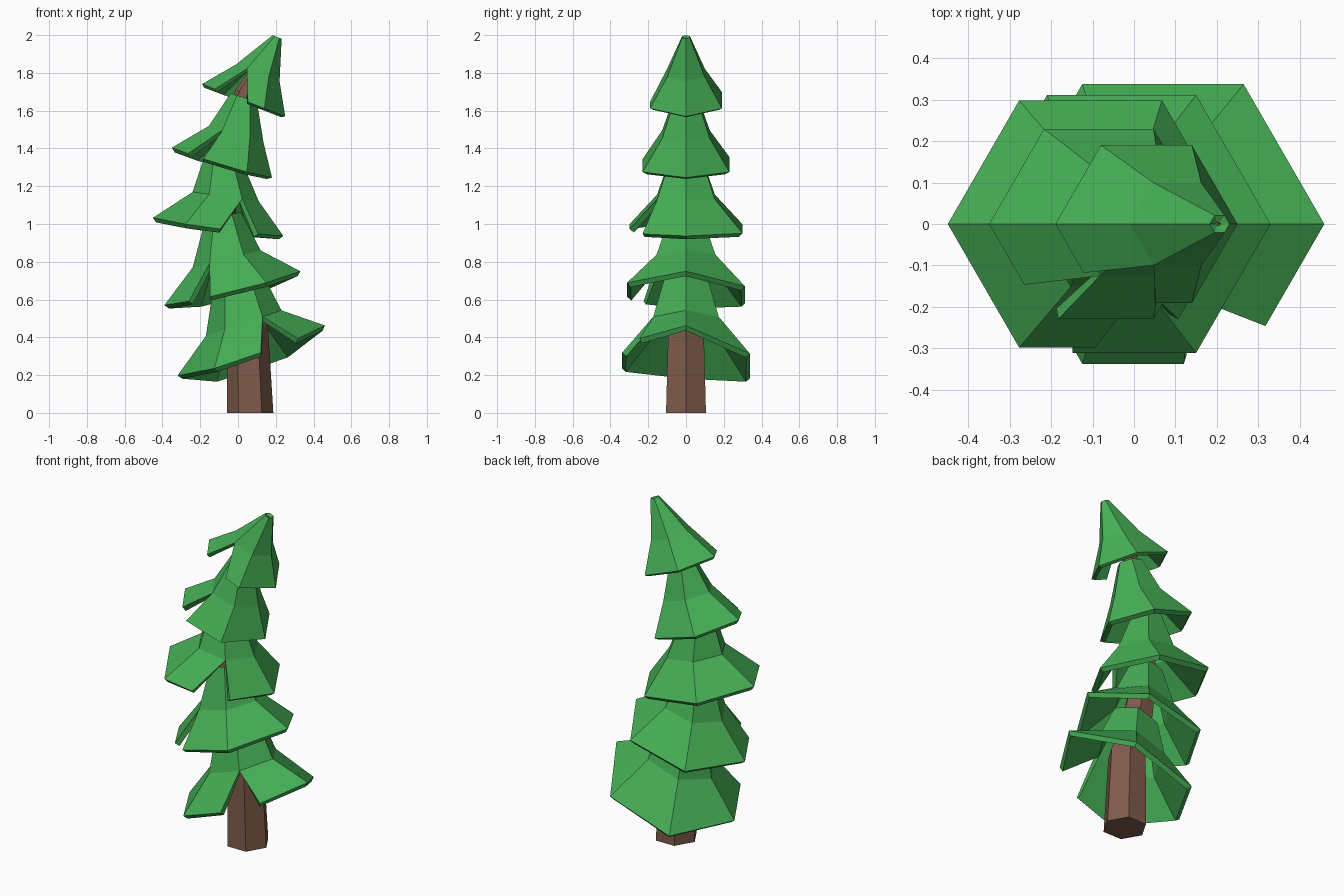
import bpy, bmesh, math

if "Cube" in bpy.data.objects:
    bpy.data.objects.remove(bpy.data.objects["Cube"])

def material(name, rgb):
    m = bpy.data.materials.new(name)
    m.diffuse_color = (*rgb, 1)
    m.use_nodes = True
    m.node_tree.nodes["Principled BSDF"].inputs["Base Color"].default_value = m.diffuse_color
    return m

green = material("leaf green", (0.06, 0.42, 0.09))
brown = material("bark brown", (0.21, 0.105, 0.07))

def hexagon(cx, cz, r, slope=0.0, y_tilt=0.0, lift=0.0):
    """Six points with corners on +x/-x; lift raises those two corners."""
    pts = []
    for i in range(6):
        a = math.radians(60 * i)
        dx, y = r * math.cos(a), r * math.sin(a)
        pts.append((cx + dx, y, cz + slope * dx + y_tilt * y + (lift if i % 3 == 0 else 0)))
    return pts

def lerp(a, b, t):
    return tuple(p + (q - p) * t for p, q in zip(a, b))

def finish(bm, name, mat):
    bmesh.ops.recalc_face_normals(bm, faces=bm.faces)
    me = bpy.data.meshes.new(name)
    bm.to_mesh(me)
    bm.free()
    me.materials.append(mat)
    ob = bpy.data.objects.new(name, me)
    bpy.context.collection.objects.link(ob)
    return ob

# Bent hexagonal trunk: x, z, radius, slope of each ring
bm = bmesh.new()
rings = [[bm.verts.new(p) for p in hexagon(*s)] for s in (
    (0.065, 0, 0.122, 0), (0.05, 0.45, 0.108, 0.15), (-0.03, 0.75, 0.085, 0.25),
    (-0.075, 1.05, 0.065, 0.05), (-0.06, 1.36, 0.055, -0.15),
    (0.03, 1.70, 0.042, -0.3), (0.195, 1.98, 0.01, -0.4))]
for a, b in zip(rings, rings[1:]):
    for i in range(6):
        j = (i + 1) % 6
        bm.faces.new((a[i], a[j], b[j], b[i]))
bm.faces.new(rings[0][::-1])
bm.faces.new(rings[-1])
finish(bm, "trunk", brown)

def branch_tier(name, top, mid, rim, slope, seam, t_before, t_after):
    """Flared hexagonal skirt; the rim corner 'seam' is split and pulled apart."""
    bm = bmesh.new()
    t = [bm.verts.new(p) for p in hexagon(*top, slope)]
    m = [bm.verts.new(p) for p in hexagon(*mid, slope)]
    r_pts = hexagon(*rim[:3], slope, *rim[3:])
    prev, nxt = (seam - 1) % 6, (seam + 1) % 6
    r = [bm.verts.new(p) for i, p in enumerate(r_pts) if i != seam]
    r.insert(seam, bm.verts.new(lerp(r_pts[prev], r_pts[seam], t_before)))
    after = bm.verts.new(lerp(r_pts[nxt], r_pts[seam], t_after))
    for i in range(6):
        j = (i + 1) % 6
        bm.faces.new((m[i], m[j], t[j], t[i]))
        bm.faces.new((after if i == seam else r[i], r[j], m[j], m[i]))
    ob = finish(bm, name, green)
    # make sure the shell points outwards so it thickens inwards
    f = max(ob.data.polygons, key=lambda p: p.center.y)
    if f.normal.y < 0:
        ob.data.flip_normals()
    s = ob.modifiers.new("thickness", "SOLIDIFY")
    s.thickness, s.offset = 0.03 if top[2] > 0.03 else 0.022, -1

# Five tiers: top ring, middle ring, rim (x, z, radius, y tilt, corner lift), slope, seam
branch_tier("tier_1", (0.0, 0.68, 0.135), (0.03, 0.475, 0.20),
            (0.07, 0.275, 0.39, -0.08, 0.055), 0.34, 5, 0.63, 0.73)
branch_tier("tier_2", (-0.08, 1.04, 0.095), (-0.06, 0.815, 0.18),
            (-0.03, 0.635, 0.36, -0.03, 0.025), 0.25, 4, 0.72, 0.83)
branch_tier("tier_3", (-0.08, 1.37, 0.09), (-0.065, 1.145, 0.175),
            (-0.105, 0.975, 0.345, 0, 0.01), -0.14, 5, 0.53, 0.77)
branch_tier("tier_4", (0.03, 1.67, 0.07), (-0.01, 1.475, 0.145),
            (-0.085, 1.315, 0.265, 0, 0.01), -0.3, 4, 0.64, 0.87)
branch_tier("tier_5", (0.207, 1.99, 0.024), (0.105, 1.80, 0.115),
            (0.03, 1.655, 0.22, 0, 0), -0.39, 4, 0.62, 0.4)
